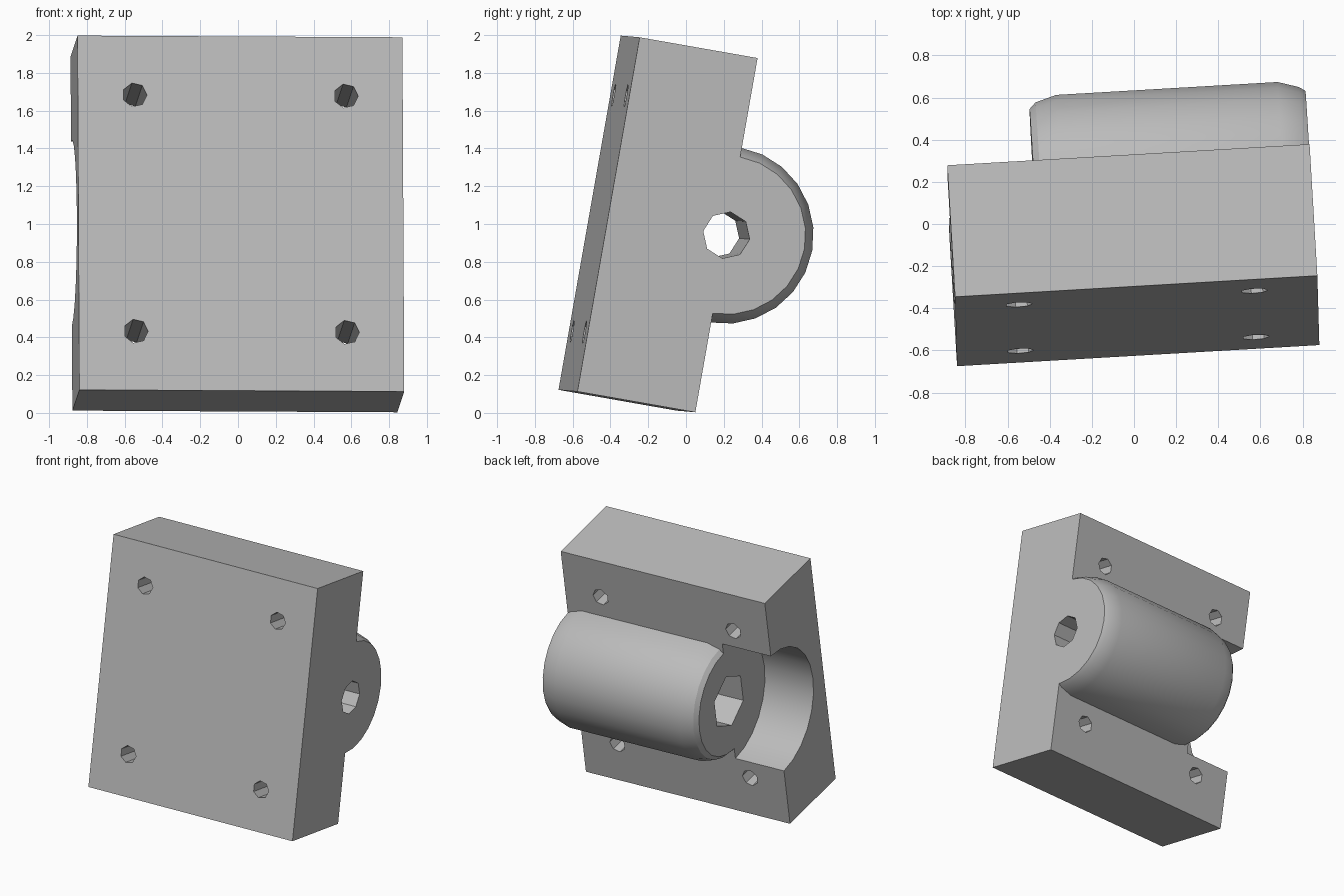
import bpy, bmesh, math
from mathutils import Matrix, Vector

if "Cube" in bpy.data.objects:
    bpy.data.objects.remove(bpy.data.objects["Cube"])

WIDTH, DEPTH, HEIGHT = 1.723, 0.635, 1.904
AXIS = Vector((0, DEPTH, HEIGHT / 2))      # hinge axis, along x on the back face
BARREL_START = 0.41

grey = bpy.data.materials.new("grey_plastic")
grey.use_nodes = True
grey.diffuse_color = (0.5, 0.5, 0.5, 1)
grey.node_tree.nodes["Principled BSDF"].inputs["Base Color"].default_value = (0.5, 0.5, 0.5, 1)


def finish(name, bm):
    bmesh.ops.recalc_face_normals(bm, faces=bm.faces)
    mesh = bpy.data.meshes.new(name)
    bm.to_mesh(mesh)
    bm.free()
    mesh.materials.append(grey)
    obj = bpy.data.objects.new(name, mesh)
    bpy.context.collection.objects.link(obj)
    return obj


def lathe(name, origin, rings, sides, along_y=False, turn=0.0):
    """Closed solid of rings (position, radius) along x or y."""
    bm = bmesh.new()
    loops = []
    for pos, radius in rings:
        loop = []
        for i in range(sides):
            a = 2 * math.pi * i / sides + turn
            u, v = radius * math.cos(a), radius * math.sin(a)
            offset = Vector((u, pos, v)) if along_y else Vector((pos, u, v))
            loop.append(bm.verts.new(origin + offset))
        loops.append(loop)
    for a, b in zip(loops, loops[1:]):
        for i in range(sides):
            j = (i + 1) % sides
            bm.faces.new((a[i], a[j], b[j], b[i]))
    bm.faces.new(loops[0])
    bm.faces.new(loops[-1])
    return finish(name, bm)


def combine(target, other, operation):
    mod = target.modifiers.new(operation.lower(), 'BOOLEAN')
    mod.operation = operation
    mod.solver = 'EXACT'
    mod.object = other
    bpy.context.view_layer.objects.active = target
    bpy.ops.object.modifier_apply(modifier=mod.name)
    bpy.data.objects.remove(other)


# Mounting block
bm = bmesh.new()
bmesh.ops.create_cube(bm, size=1)
bmesh.ops.scale(bm, vec=(WIDTH, DEPTH, HEIGHT), verts=bm.verts)
bmesh.ops.translate(bm, vec=(WIDTH / 2, DEPTH / 2, HEIGHT / 2), verts=bm.verts)
block = finish("hinge_block", bm)

# Clearance recess for the mating half
recess = lathe("recess_cutter", AXIS, [(-0.1, 0.495), (BARREL_START, 0.495)], 24)
combine(block, recess, 'DIFFERENCE')

# Barrel with chamfered ends
barrel = lathe("hinge_barrel", AXIS, [
    (BARREL_START, 0.41), (BARREL_START + 0.03, 0.44), (BARREL_START + 0.13, 0.47),
    (WIDTH - 0.13, 0.47), (WIDTH - 0.03, 0.44), (WIDTH, 0.42)], 24)
combine(block, barrel, 'UNION')

# Pin hole and hexagonal nut pocket
pin = lathe("pin_cutter", AXIS, [(0.3, 0.125), (WIDTH + 0.1, 0.125)], 8)
combine(block, pin, 'DIFFERENCE')
pocket = lathe("pocket_cutter", AXIS, [(0.3, 0.21), (BARREL_START + 0.35, 0.21)], 6,
               turn=math.pi / 6)
combine(block, pocket, 'DIFFERENCE')

# Four screw holes
for sx in (-1, 1):
    for sz in (-1, 1):
        centre = Vector((WIDTH / 2 + sx * 0.56, 0, HEIGHT / 2 + sz * 0.635))
        screw = lathe("screw_cutter", centre, [(-0.1, 0.065), (DEPTH + 0.1, 0.065)], 7,
                      along_y=True)
        combine(block, screw, 'DIFFERENCE')

# Lean the part back and turn it slightly
ez = Vector((-0.005, 0.173, 0.985)).normalized()
ex = Vector((0.998, 0.058, -0.006))
ex = (ex - ez * ex.dot(ez)).normalized()
ey = ez.cross(ex)
pose = Matrix((ex, ey, ez)).transposed().to_4x4()
pose.translation = (-0.84, -0.675, 0.122)
block.data.transform(pose)

bpy.ops.object.select_all(action='DESELECT')
block.select_set(True)
bpy.context.view_layer.objects.active = block
bpy.ops.object.shade_smooth_by_angle(angle=math.radians(25))
